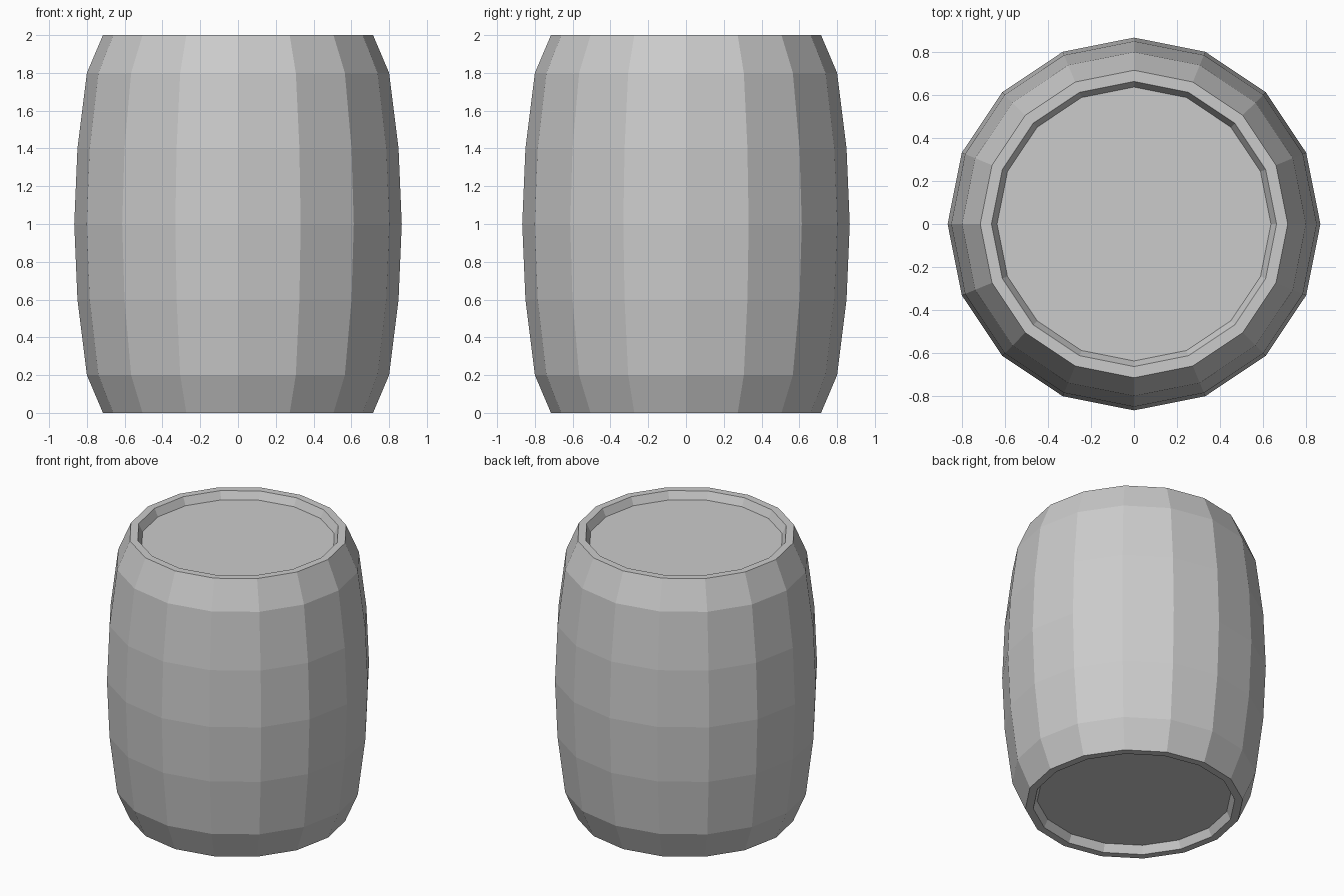
import bpy
import bmesh
from math import cos, sin, tau

if "Cube" in bpy.data.objects:
    bpy.data.objects.remove(bpy.data.objects["Cube"], do_unlink=True)

SIDES = 16
HEIGHT = 2.0

# One plain grey for the whole barrel
grey = bpy.data.materials.new("plain_grey")
grey.use_nodes = True
colour = (0.6, 0.6, 0.6, 1.0)
grey.diffuse_color = colour
grey.node_tree.nodes["Principled BSDF"].inputs["Base Color"].default_value = colour

# Lower half profile (radius, height): recessed lid edge, rim, bulging staves
lower = [(0.637, 0.055), (0.663, 0.0), (0.715, 0.0), (0.80, 0.2), (0.85, 0.6)]
upper = [(r, HEIGHT - z) for r, z in reversed(lower)]
profile = lower + [(0.867, HEIGHT / 2)] + upper

bm = bmesh.new()


def ring(radius, z):
    angles = [tau * i / SIDES for i in range(SIDES)]
    return [bm.verts.new((radius * cos(a), radius * sin(a), z)) for a in angles]


# Staves and rims
rings = [ring(r, z) for r, z in profile]
for a, b in zip(rings, rings[1:]):
    for i in range(SIDES):
        j = (i + 1) % SIDES
        bm.faces.new((a[i], a[j], b[j], b[i]))

# Recessed bottom and top lids
bm.faces.new(list(reversed(rings[0])))
bm.faces.new(rings[-1])
bmesh.ops.recalc_face_normals(bm, faces=bm.faces[:])

mesh = bpy.data.meshes.new("barrel")
bm.to_mesh(mesh)
bm.free()
mesh.materials.append(grey)
barrel = bpy.data.objects.new("barrel", mesh)
bpy.context.collection.objects.link(barrel)
